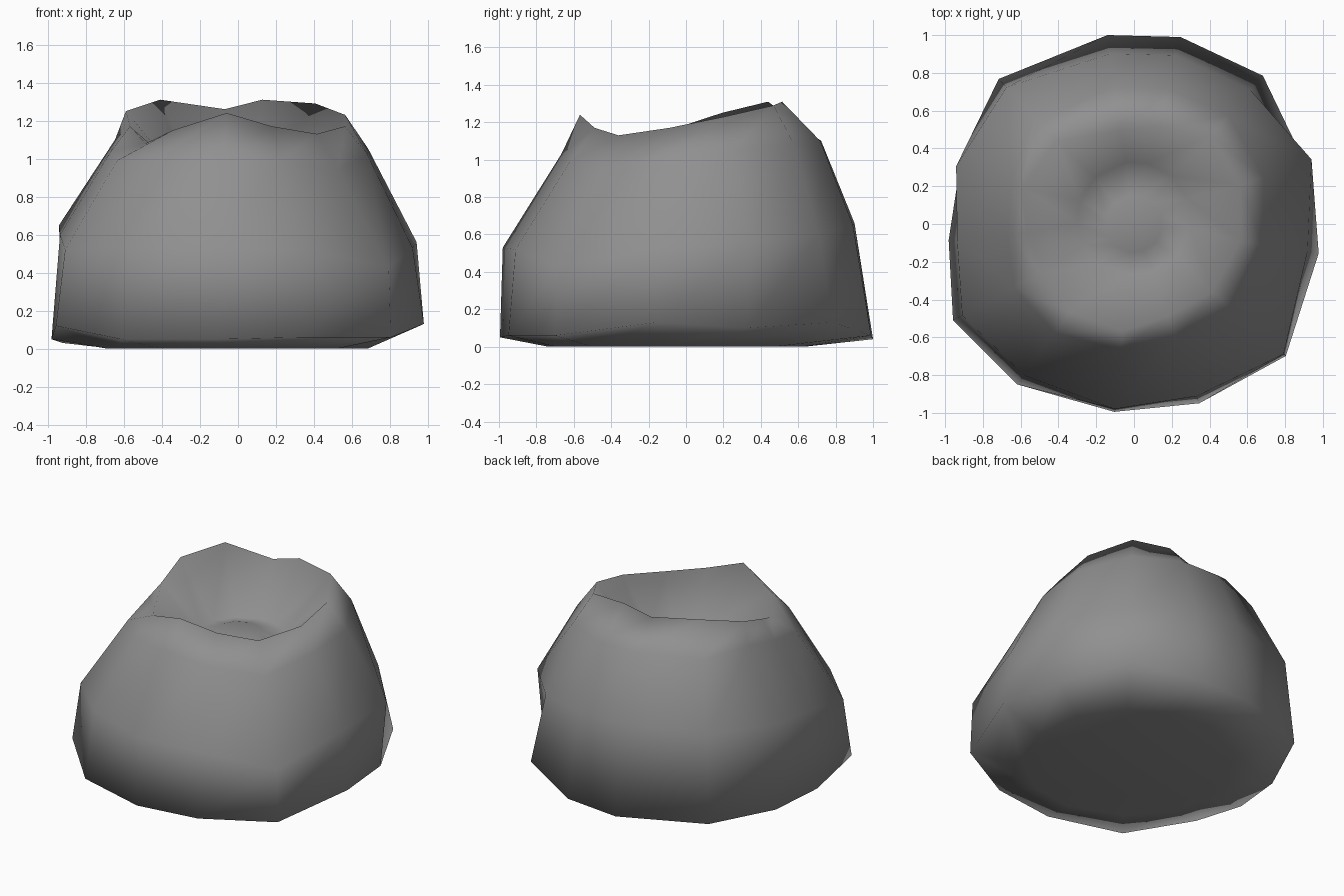
import bpy, bmesh, math

if "Cube" in bpy.data.objects:
    bpy.data.objects.remove(bpy.data.objects["Cube"])

# irregular facet directions (degrees), shared by every ring
ANG = [-9, 20, 49, 76, 98, 133, 162, 185, 208, 234, 264, 290, 319]

# radius / height of foot, belly, shoulder and jagged rim at each direction
FOOT_R = [.99, .96, 1.04, 1.02, 1.01, 1.05, .97, .985, 1.085, 1.05, 1.0, 1.01, 1.065]
FOOT_Z = [.13, .1, .13, .06, .04, .05, .03, .05, .12, .05, .05, .06, .06]
BELLY_R = [.93, 1.0, .94, .92, .91, .99, .99, .94, 1.03, .99, .985, .97, 1.05]
BELLY_Z = [.53, .56, .6, .65, .66, .66, .65, .6, .52, .53, .53, .52, .43]
SHOULDER_R = [.69, .73, .76, .74, .73, .77, .68, .67, .72, .71, .67, .66, .70]
SHOULDER_Z = [1.02, 1.05, 1.09, 1.1, 1.1, 1.1, 1.1, 1.04, .99, 1.01, 1.03, .99, .94]
RIM_R = [.57, .60, .62, .53, .50, .60, .62, .57, .55, .58, .57, .52, .55]
RIM_Z = [1.17, 1.23, 1.29, 1.31, 1.26, 1.31, 1.25, 1.17, 1.08, 1.15, 1.24, 1.17, 1.13]

bm = bmesh.new()


def ring(radii, heights, cy=0.0):
    """One closed ring of vertices; scalars mean a regular ring."""
    out = []
    for i, a in enumerate(ANG):
        r = radii[i] if isinstance(radii, list) else radii
        z = heights[i] if isinstance(heights, list) else heights
        t = math.radians(a)
        out.append(bm.verts.new((r * math.cos(t), r * math.sin(t) + cy, z)))
    return out


rings = [
    ring(.69, 0.0, -.05),
    ring(FOOT_R, FOOT_Z),
    ring(BELLY_R, BELLY_Z),
    ring(SHOULDER_R, SHOULDER_Z),
    ring(RIM_R, RIM_Z),
    ring(.30, .90, .03),     # crater moat
    ring(.15, .95, .0),      # central bump
]
n = len(ANG)
for a, b in zip(rings, rings[1:]):
    for i in range(n):
        j = (i + 1) % n
        bm.faces.new((a[i], a[j], b[j], b[i]))
bm.faces.new(rings[0][::-1])
bm.faces.new(rings[-1])
bmesh.ops.recalc_face_normals(bm, faces=bm.faces)

# boulder with a dished top
mesh = bpy.data.meshes.new("cratered_boulder")
bm.to_mesh(mesh)
bm.free()
for p in mesh.polygons:
    p.use_smooth = True
boulder = bpy.data.objects.new("cratered_boulder", mesh)
bpy.context.collection.objects.link(boulder)

# dark grey stone
stone = bpy.data.materials.new("stone")
stone.diffuse_color = (.28, .28, .28, 1)
stone.use_nodes = True
stone.node_tree.nodes["Principled BSDF"].inputs["Base Color"].default_value = stone.diffuse_color
mesh.materials.append(stone)
